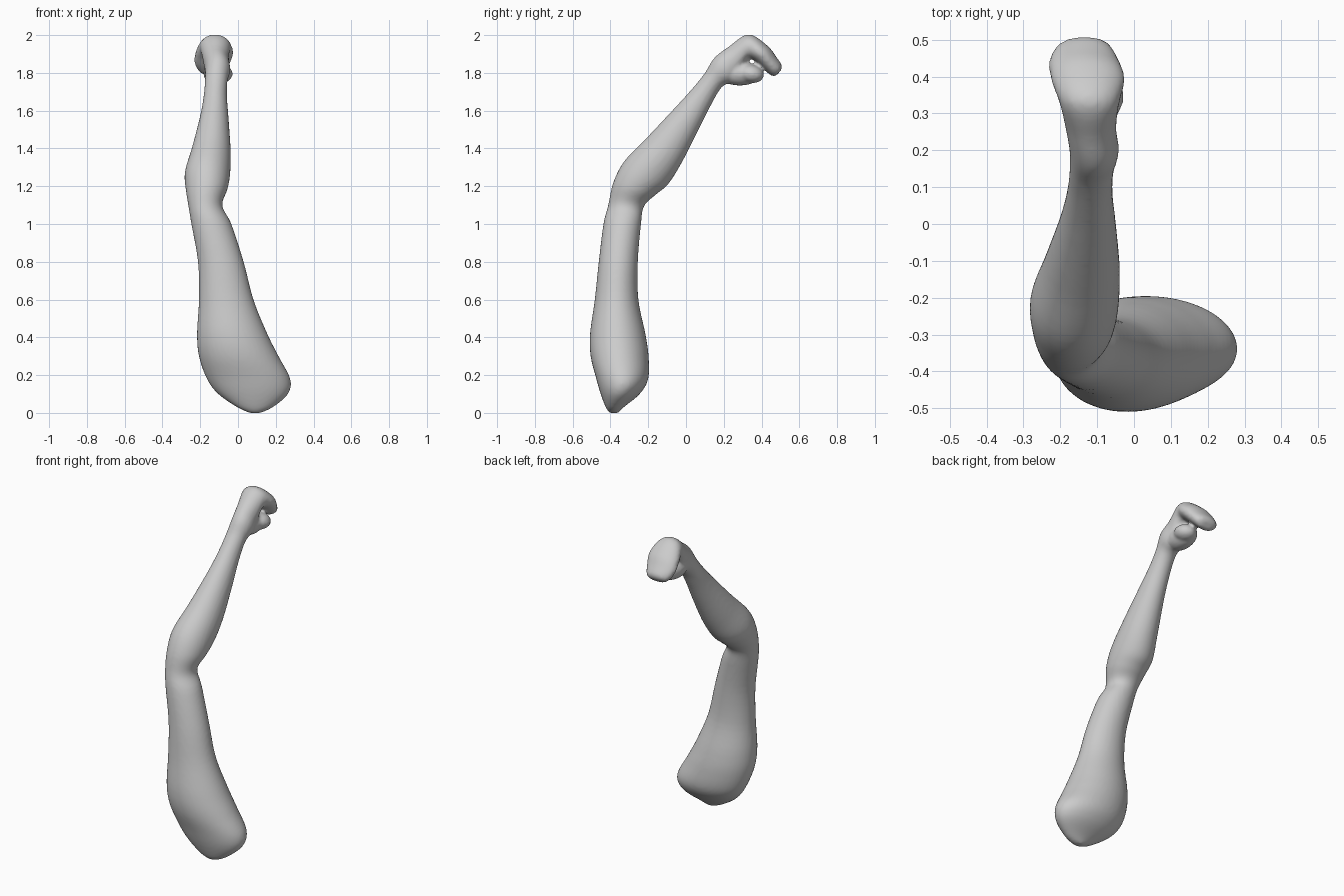
import bpy, bmesh, math
from mathutils import Vector, Matrix

# Level sections of shoulder and upper arm: z, y back, y front, x min, x max
upper_arm = [
    (0.000, -0.405, -0.36, 0.06, 0.12),
    (0.03, -0.425, -0.33, -0.005, 0.185),
    (0.10, -0.452, -0.245, -0.105, 0.265),
    (0.18, -0.475, -0.20, -0.165, 0.277),
    (0.30, -0.505, -0.198, -0.207, 0.215),
    (0.42, -0.508, -0.215, -0.217, 0.155),
    (0.60, -0.483, -0.252, -0.207, 0.082),
    (0.80, -0.462, -0.255, -0.212, 0.030),
    (1.00, -0.437, -0.238, -0.247, -0.035),
]
# Tilted sections: (y, z) outer edge, (y, z) inner edge, x min, x max
forearm = [
    (-0.412, 1.10, -0.222, 1.095, -0.263, -0.083),
    (-0.385, 1.22, -0.160, 1.155, -0.277, -0.055),
    (-0.325, 1.335, -0.095, 1.21, -0.281, -0.041),
    (-0.20, 1.465, -0.025, 1.32, -0.245, -0.039),
    (-0.05, 1.625, 0.065, 1.495, -0.202, -0.050),
    (0.04, 1.725, 0.13, 1.625, -0.182, -0.058),
    (0.10, 1.80, 0.19, 1.725, -0.175, -0.055),
]
# Back of hand, over the knuckles, down to the fingertips
fist = [
    (0.15, 1.88, 0.25, 1.755, -0.175, -0.041),
    (0.225, 1.938, 0.29, 1.80, -0.185, -0.048),
    (0.33, 2.004, 0.325, 1.87, -0.202, -0.040),
    (0.43, 1.945, 0.355, 1.87, -0.225, -0.025),
    (0.48, 1.882, 0.405, 1.825, -0.230, -0.042),
    (0.508, 1.838, 0.452, 1.785, -0.205, -0.065),
    (0.502, 1.812, 0.475, 1.784, -0.165, -0.095),
]
sections = [(a, z, b, z, c, d) for z, a, b, c, d in upper_arm] + forearm + fist
SIDES, STEPS = 40, 5


def spline(p0, p1, p2, p3, t):
    return 0.5 * (2 * p1 + (p2 - p0) * t + (2 * p0 - 5 * p1 + 4 * p2 - p3) * t * t
                  + (3 * p1 - p0 - 3 * p2 + p3) * t ** 3)


def smooth_sections(secs):
    out = []
    for i in range(len(secs) - 1):
        q = [secs[max(0, min(len(secs) - 1, i + k))] for k in (-1, 0, 1, 2)]
        for s in range(STEPS):
            out.append([spline(*v, s / STEPS) for v in zip(*q)])
    return out + [list(secs[-1])]


# Arm surface lofted through the sections
bm = bmesh.new()
rings = []
for ya, za, yb, zb, x0, x1 in smooth_sections(sections):
    a, b = Vector((0, ya, za)), Vector((0, yb, zb))
    mid = (a + b) / 2 + Vector(((x0 + x1) / 2, 0, 0))
    u, v = Vector(((x1 - x0) / 2, 0, 0)), (b - a) / 2
    angles = [2 * math.pi * k / SIDES for k in range(SIDES)]
    rings.append([bm.verts.new(mid + u * math.cos(t) + v * math.sin(t)) for t in angles])
for r, s in zip(rings, rings[1:]):
    for k in range(SIDES):
        n = (k + 1) % SIDES
        bm.faces.new((r[k], r[n], s[n], s[k]))
bm.faces.new(rings[0][::-1])
bm.faces.new(rings[-1])


# Heel of the palm and folded thumb under the fingers
def lump(centre, radii, tilt):
    m = (Matrix.Translation(centre) @ Matrix.Rotation(tilt, 4, 'X')
         @ Matrix.Diagonal((*radii, 1)))
    bmesh.ops.create_uvsphere(bm, u_segments=28, v_segments=18, radius=1, matrix=m)


lump((-0.115, 0.285, 1.797), (0.068, 0.115, 0.064), 0.0)
lump((-0.090, 0.345, 1.795), (0.062, 0.068, 0.048), -0.2)

bmesh.ops.recalc_face_normals(bm, faces=bm.faces)
mesh = bpy.data.meshes.new("arm_with_fist")
bm.to_mesh(mesh)
bm.free()
arm = bpy.data.objects.new("arm_with_fist", mesh)
bpy.context.collection.objects.link(arm)

# Fuse the masses into one soft skin
remesh = arm.modifiers.new("fuse", 'REMESH')
remesh.mode = 'VOXEL'
remesh.voxel_size = 0.01
remesh.use_smooth_shade = True
soften = arm.modifiers.new("soften", 'SMOOTH')
soften.factor = 0.5
soften.iterations = 5
